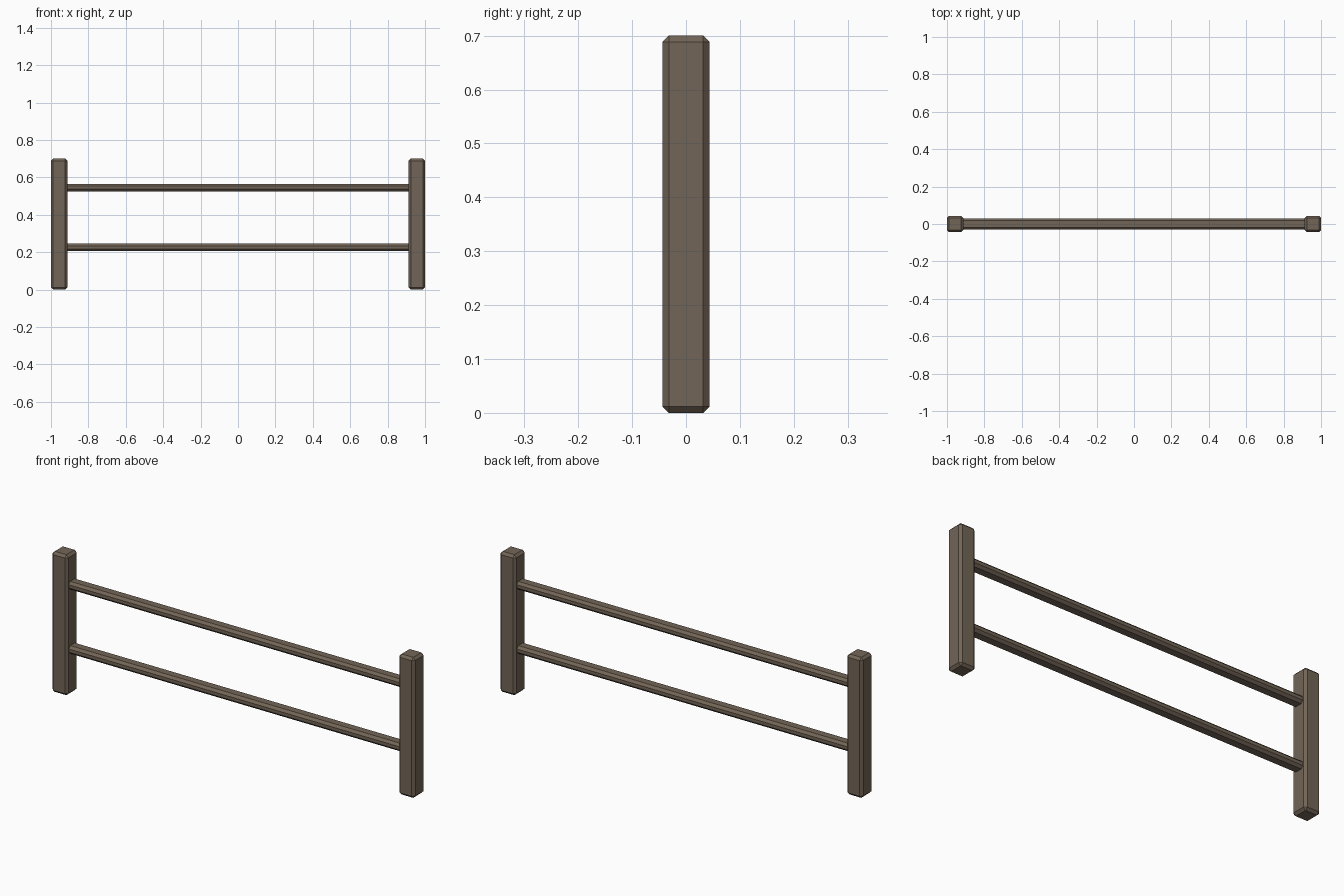
import bpy

if "Cube" in bpy.data.objects:
    bpy.data.objects.remove(bpy.data.objects["Cube"])

wood = bpy.data.materials.new("weathered_wood")
wood.diffuse_color = (0.17, 0.13, 0.095, 1)
wood.use_nodes = True
wood.node_tree.nodes["Principled BSDF"].inputs["Base Color"].default_value = wood.diffuse_color


def beam(name, size, location, chamfer):
    """Box with flat single-step chamfers on every edge."""
    bpy.ops.mesh.primitive_cube_add(size=1, location=location)
    ob = bpy.context.object
    ob.name = name
    ob.scale = size
    bpy.ops.object.transform_apply(location=False, rotation=False, scale=True)
    mod = ob.modifiers.new("chamfer", 'BEVEL')
    mod.width = chamfer
    mod.segments = 1
    ob.data.materials.append(wood)
    return ob


POST_W, POST_H = 0.088, 0.70

# End posts
for side, x in (("left", -1), ("right", 1)):
    beam(f"{side}_post", (POST_W, POST_W, POST_H),
         (x * (1 - POST_W / 2), 0, POST_H / 2), 0.012)

# Horizontal rails, ends let into the posts
for level, z in (("lower", 0.225), ("upper", 0.545)):
    beam(f"{level}_rail", (1.87, 0.06, 0.04), (0, 0, z), 0.012)
